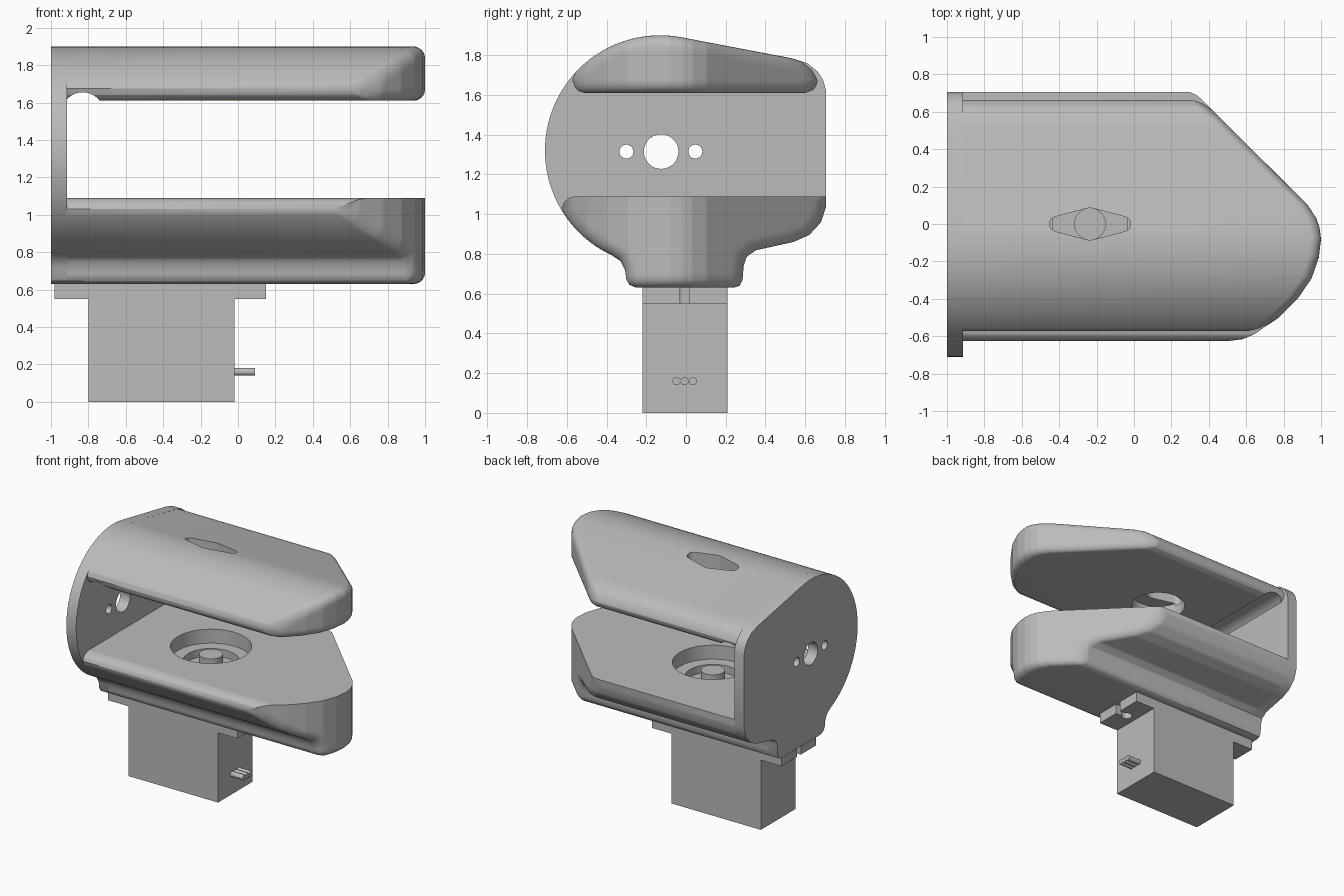
import bpy, bmesh, math
from mathutils import Vector
from mathutils.geometry import intersect_point_line

if "Cube" in bpy.data.objects:
    bpy.data.objects.remove(bpy.data.objects["Cube"])

grey = bpy.data.materials.new("plain grey")
grey.diffuse_color = (0.5, 0.5, 0.5, 1)
grey.use_nodes = True
grey.node_tree.nodes["Principled BSDF"].inputs["Base Color"].default_value = grey.diffuse_color


def arc(cx, cy, r, a0, a1, n):
    return [(cx + r * math.cos(math.radians(a0 + (a1 - a0) * i / n)),
             cy + r * math.sin(math.radians(a0 + (a1 - a0) * i / n))) for i in range(n + 1)]


def make(name, bm):
    bmesh.ops.recalc_face_normals(bm, faces=bm.faces[:])
    me = bpy.data.meshes.new(name)
    bm.to_mesh(me)
    bm.free()
    ob = bpy.data.objects.new(name, me)
    bpy.context.collection.objects.link(ob)
    me.materials.append(grey)
    return ob


def prism(name, pts, axis, lo, hi):
    """Extrude a polygon along x (points are y,z) or along z (points are x,y)."""
    bm = bmesh.new()
    put = (lambda p, h: (h, p[0], p[1])) if axis == 'x' else (lambda p, h: (p[0], p[1], h))
    a = [bm.verts.new(put(p, lo)) for p in pts]
    b = [bm.verts.new(put(p, hi)) for p in pts]
    bm.faces.new(a)
    bm.faces.new(b)
    for i in range(len(pts)):
        j = (i + 1) % len(pts)
        bm.faces.new((a[i], a[j], b[j], b[i]))
    return make(name, bm)


def box(name, x0, x1, y0, y1, z0, z1):
    return prism(name, [(x0, y0), (x1, y0), (x1, y1), (x0, y1)], 'z', z0, z1)


def disc(name, x, y, r, z0, z1):
    return prism(name, arc(x, y, r, 0, 352.5, 47), 'z', z0, z1)


def activate(ob):
    bpy.ops.object.select_all(action='DESELECT')
    ob.select_set(True)
    bpy.context.view_layer.objects.active = ob


def cut(ob, cutters):
    for c in cutters:
        activate(ob)
        m = ob.modifiers.new("cut", 'BOOLEAN')
        m.operation = 'DIFFERENCE'
        m.solver = 'EXACT'
        m.object = c
        bpy.ops.object.modifier_apply(modifier=m.name)
        bpy.data.objects.remove(c)


def smooth(ob):
    activate(ob)
    bpy.ops.object.shade_smooth_by_angle(angle=math.radians(30))


def interp(pts, v):
    for (a, fa), (b, fb) in zip(pts, pts[1:]):
        if v <= b:
            return fa + (fb - fa) * max(0, (v - a) / (b - a))
    return pts[-1][1]


# plan outline of the jaw ends: x as a function of y
PLAN = [(-0.63, 0.56), (-0.585, 0.65), (-0.5, 0.775), (-0.4, 0.875), (-0.29, 0.95), (-0.18, 0.988),
        (-0.08, 1.0), (-0.02, 0.992), (0.03, 0.975), (0.1, 0.93), (0.66, 0.368), (0.69, 0.335), (0.705, 0.30)]


def jaw(name, lower, upper, rounded, r, back=-0.92):
    """Solid between two y-z curves whose front follows PLAN, with a rounded front rim."""
    y0, y1 = lower[0][0], lower[-1][0]
    ys = sorted([p[0] for p in lower + upper + PLAN if y0 <= p[0] <= y1]
                + [y0 + (y1 - y0) * i / 70 for i in range(71)])
    cols = [ys[0]]
    for y in ys[1:]:
        if y - cols[-1] > 0.0015:
            cols.append(y)
    cols[-1] = y1
    segs = [(Vector(a), Vector(b)) for line in rounded for a, b in zip(line, line[1:])]

    def edge_distance(p):
        best = 9
        for a, b in segs:
            q, t = intersect_point_line(p, a, b)
            q = a if t < 0 else b if t > 1 else q
            best = min(best, (Vector((q[0], q[1])) - p).length)
        return best

    bm = bmesh.new()
    rows, grid = 20, []
    for y in cols:
        zl, zu = interp(lower, y), interp(upper, y)
        col = []
        for k in range(rows + 1):
            z = zl + (zu - zl) * (1 - math.cos(math.pi * k / rows)) / 2
            e = max(0, r - edge_distance(Vector((y, z))))
            inset = r - math.sqrt(max(0, r * r - e * e))
            col.append(bm.verts.new((interp(PLAN, y) - inset, y, z)))
        grid.append(col)
    n = len(cols) - 1
    for i in range(n):
        for k in range(rows):
            bm.faces.new((grid[i][k], grid[i + 1][k], grid[i + 1][k + 1], grid[i][k + 1]))
    ring = ([grid[i][0] for i in range(n)] + [grid[n][k] for k in range(rows)]
            + [grid[i][rows] for i in range(n, 0, -1)] + [grid[0][k] for k in range(rows, 0, -1)])
    rear = [bm.verts.new((back, v.co.y, v.co.z)) for v in ring]
    for i in range(len(ring)):
        j = (i + 1) % len(ring)
        bm.faces.new((ring[i], ring[j], rear[j], rear[i]))
    bm.faces.new(rear)
    bmesh.ops.remove_doubles(bm, verts=bm.verts[:], dist=1e-5)
    return make(name, bm)


CX = -0.235  # pivot axis
# y-z profile pieces
neck = [(-0.33, 0.765), (-0.307, 0.72), (-0.3, 0.67), (-0.285, 0.645), (-0.25, 0.63), (0.24, 0.63),
        (0.27, 0.64), (0.285, 0.67), (0.29, 0.74), (0.305, 0.785), (0.35, 0.818), (0.54, 0.86),
        (0.62, 0.895), (0.68, 0.96), (0.705, 1.04)]

# end plate with three holes
plate = prism("end_plate", arc(-0.13, 1.32, 0.58, 79, 245, 40) + neck
              + [(0.705, 1.62), (0.69, 1.675), (0.66, 1.72), (0.61, 1.76), (0.53, 1.785)], 'x', -1, -0.915)
cut(plate, [prism("hole", arc(y, 1.315, r, 0, 350, 35), 'x', -1.2, -0.8)
            for y, r in ((-0.125, 0.087), (-0.3, 0.035), (0.047, 0.035))])
smooth(plate)

# lower jaw with stepped round pocket
low = [(-0.625, 1.03)] + arc(-0.13, 1.32, 0.58, 213, 245, 10) + neck
low_top = [(-0.625, 1.03), (-0.615, 1.06), (-0.59, 1.08), (-0.555, 1.09), (0.705, 1.09)]
lower_jaw = jaw("lower_jaw", low, low_top, [low], 0.06)
cut(lower_jaw, [disc("pocket", CX, 0, 0.29, 0.98, 1.3), disc("pocket_step", CX, 0, 0.2, 0.92, 1.2)])
smooth(lower_jaw)

# upper jaw with horn slot, round recess below and a groove beside the plate
up = [(-0.572, 1.675)] + arc(-0.13, 1.32, 0.58, 137.5, 79, 20) + [
    (0.53, 1.784), (0.585, 1.765), (0.63, 1.73), (0.655, 1.69), (0.662, 1.67)]
up_low = [(-0.572, 1.675), (-0.56, 1.64), (-0.54, 1.62), (-0.51, 1.61), (0.6, 1.61),
          (0.64, 1.625), (0.655, 1.645), (0.662, 1.67)]
upper_jaw = jaw("upper_jaw", up_low, up, [up, up_low], 0.06)
slot = (arc(CX + 0.177, 0, 0.04, -75, 75, 10) + arc(CX, 0, 0.085, 75, 105, 6)
        + arc(CX - 0.177, 0, 0.04, 105, 255, 10) + arc(CX, 0, 0.085, 255, 285, 6))
groove = prism("groove", arc(-0.83, 1.543, 0.112, 0, 352.5, 47), 'z', -1, 1)
for v in groove.data.vertices:  # turn the groove cutter to lie along y
    v.co = (v.co.x, v.co.z, v.co.y)
groove.data.flip_normals()
cut(upper_jaw, [disc("recess", CX, 0, 0.2, 1.5, 1.72), prism("slot", slot, 'z', 1.70, 2.1), groove])
smooth(upper_jaw)

# motor: body, mounting flange with keyhole notches, shaft and wires
box("motor_body", -0.8, -0.02, -0.22, 0.21, 0, 0.6)
flange = box("motor_flange", -0.98, 0.15, -0.22, 0.21, 0.55, 0.635)
for x, s in ((0.15, 1), (-0.98, -1)):
    ends = sorted((x - s * 0.08, x + s * 0.1))
    cut(flange, [box("notch", ends[0], ends[1], -0.03, 0.015, 0.4, 0.8),
                 disc("screw_hole", x - s * 0.085, -0.0075, 0.04, 0.4, 0.8)])
smooth(flange)
smooth(disc("motor_shaft", CX, 0, 0.085, 0.9, 1.03))
for i in range(3):
    smooth(prism("wire_%d" % (i + 1), arc(-0.048 + 0.041 * i, 0.16, 0.0205, 0, 345, 23), 'x', -0.03, 0.09))
